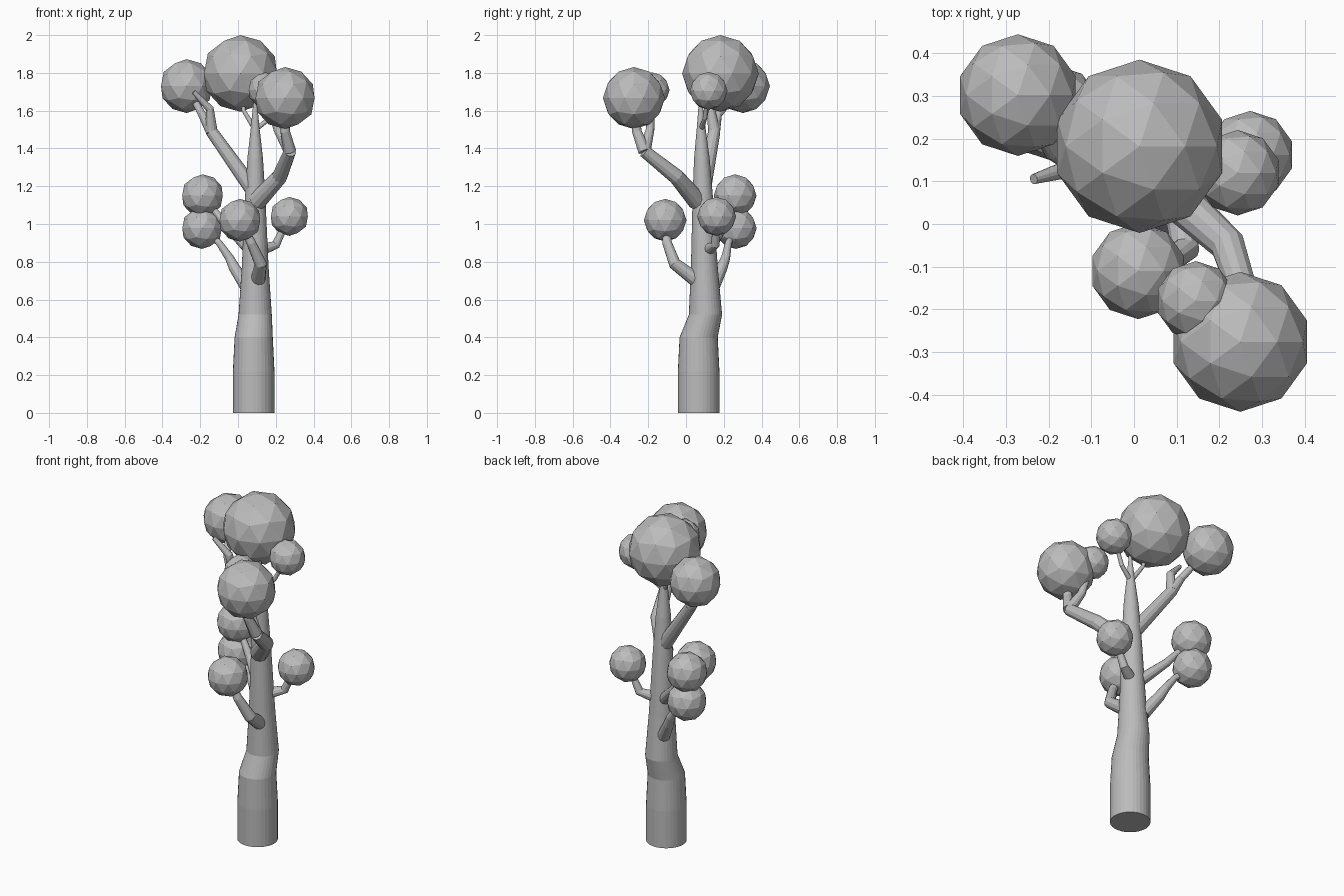
import bpy, bmesh, math
from mathutils import Vector

if "Cube" in bpy.data.objects:
    bpy.data.objects.remove(bpy.data.objects["Cube"])

grey = bpy.data.materials.new("plain grey")
grey.diffuse_color = (0.5, 0.5, 0.5, 1)
grey.use_nodes = True
grey.node_tree.nodes["Principled BSDF"].inputs["Base Color"].default_value = grey.diffuse_color


def finish(name, bm):
    bmesh.ops.recalc_face_normals(bm, faces=bm.faces)
    me = bpy.data.meshes.new(name)
    bm.to_mesh(me)
    bm.free()
    me.materials.append(grey)
    ob = bpy.data.objects.new(name, me)
    bpy.context.collection.objects.link(ob)
    return ob


def tube(name, pos, radii, sides, level=False):
    """Tube along a path; level keeps every ring horizontal."""
    bm = bmesh.new()
    rings = []
    u = Vector((1, 0, 0))
    for i, p in enumerate(pos):
        t = pos[min(i + 1, len(pos) - 1)] - pos[max(i - 1, 0)]
        t = Vector((0, 0, 1)) if level else t.normalized()
        u = (u - t * u.dot(t)).normalized()
        v = t.cross(u)
        rings.append([bm.verts.new(p + radii[i] * (u * math.cos(a) + v * math.sin(a)))
                      for a in (2 * math.pi * k / sides for k in range(sides))])
    for a, b in zip(rings, rings[1:]):
        for k in range(sides):
            n = (k + 1) % sides
            bm.faces.new((a[k], a[n], b[n], b[k]))
    bm.faces.new(rings[0][::-1])
    bm.faces.new(rings[-1])
    return finish(name, bm)


def ball(name, x, y, z, r):
    """Faceted foliage ball; returns its centre."""
    bm = bmesh.new()
    bmesh.ops.create_icosphere(bm, subdivisions=2, radius=r)
    finish(name + "_foliage", bm).location = (x, y, z)
    return Vector((x, y, z))


def branch(name, thick, thin, *path):
    """Branch that tapers evenly from thick to thin."""
    n = len(path) - 1
    tube(name, [Vector(p) for p in path],
         [thick + (thin - thick) * i / n for i in range(n + 1)], 12)


# Bending trunk: straight foot, one kink, then an upright pointed stem
heights = [0, .22, .40, .52, .77, 1.14, 1.35, 1.50, 1.66]
radii = [.11, .11, .101, .088, .071, .054, .041, .024, .008]
stem = [Vector((.083 if z < .5 else .091,
                .067 if z < .5 else .103 - .023 * (z - .52), z)) for z in heights]
tube("trunk", stem, radii, 32, level=True)

# Foliage
crown = ball("crown", .013, .182, 1.797, .203)
upper_left = ball("upper_left", -.272, .302, 1.73, .1425)
upper_right = ball("upper_right", .249, -.276, 1.667, .164)
upper_small = ball("upper_small", .145, -.18, 1.71, .093)
upper_back = ball("upper_back", .243, .12, 1.705, .10)
lower_front = ball("lower_front", .01, -.11, 1.02, .113)
lower_right = ball("lower_right", .272, .162, 1.04, .103)
middle_left = ball("middle_left", -.188, .26, 1.15, .113)
lower_left = ball("lower_left", -.19, .264, .978, .11)

# Upper limbs, each forking at its outer elbow
left_fork = (-.14, .15, 1.49)
branch("upper_left_limb", .042, .032, (.08, .09, 1.18), left_fork)
branch("upper_left_bare_twig", .032, .012, left_fork, (-.15, .13, 1.61), (-.235, .105, 1.70))
branch("upper_left_twig", .031, .012, left_fork, (-.19, .17, 1.58), upper_left)
right_fork = (.275, -.22, 1.385)
branch("upper_right_limb", .050, .033, (.10, .06, 1.12), (.22, -.05, 1.25), right_fork)
branch("upper_right_twig", .033, .018, right_fork, (.25, -.26, 1.49), upper_right)
branch("upper_small_twig", .033, .012, right_fork, (.21, -.19, 1.50), upper_small)

# Lower branches
branch("lower_front_branch", .040, .018, (.105, .06, .70), (.12, -.06, .79),
       (.07, -.10, .90), lower_front)
branch("lower_left_branch", .036, .012, (.05, .14, .66), (-.02, .19, .77),
       (-.045, .21, .82), (-.10, .225, .90), lower_left)
branch("middle_left_branch", .034, .012, (.06, .12, .87), (-.06, .20, .99), middle_left)
branch("lower_right_branch", .034, .014, (.11, .11, .86), (.20, .155, .89), lower_right)

# Fine twigs at the trunk tip
branch("top_right_twig", .014, .010, stem[-2], (.17, .10, 1.56), upper_back)
branch("top_left_twig", .014, .008, stem[-2], (.03, .11, 1.60), crown)
